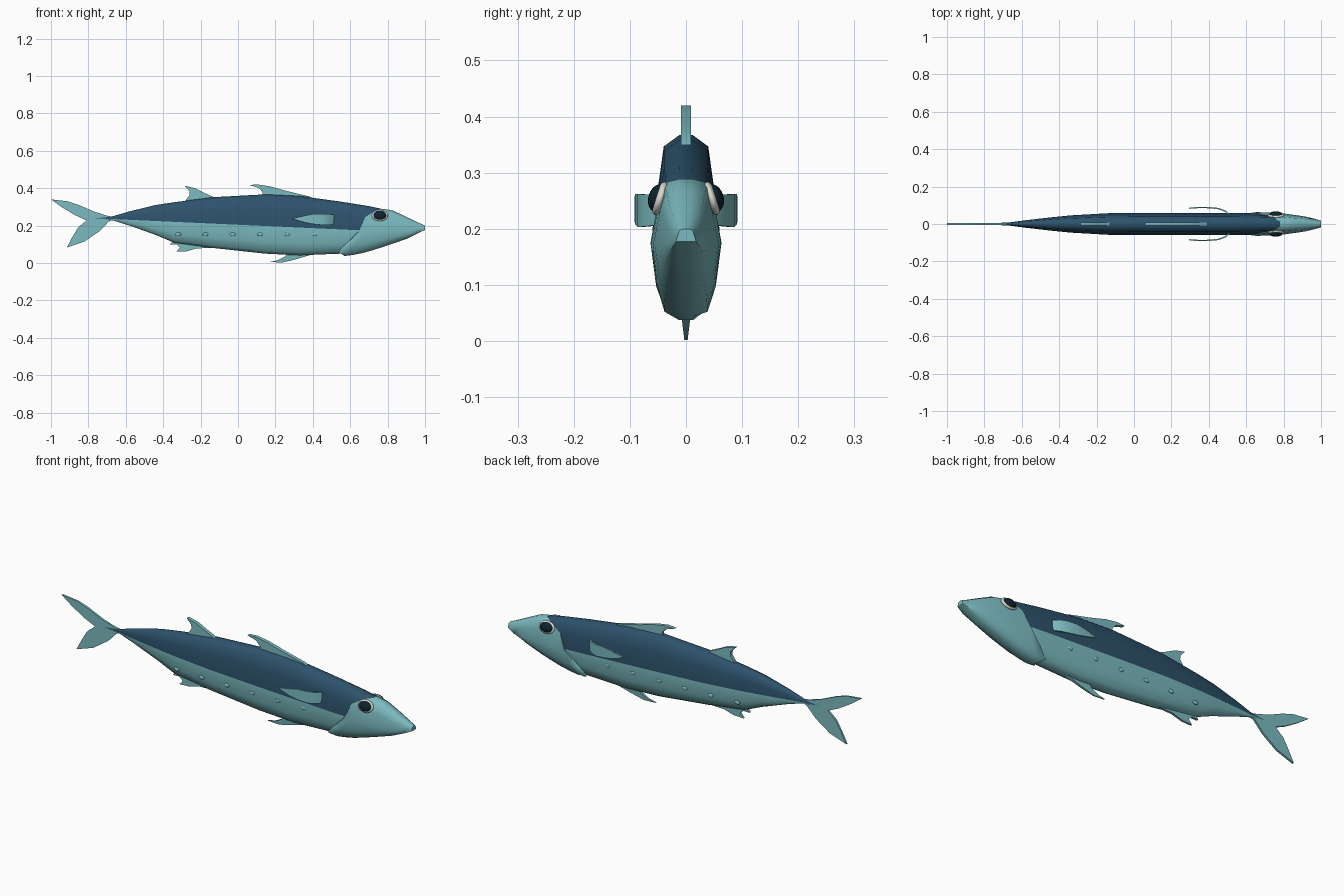
import bpy, bmesh, math
from mathutils import Matrix, Vector

cube = bpy.data.objects.get("Cube")
if cube:
    bpy.data.objects.remove(cube, do_unlink=True)


def material(name, rgb):
    m = bpy.data.materials.new(name)
    m.use_nodes = True
    m.diffuse_color = (*rgb, 1)
    m.node_tree.nodes["Principled BSDF"].inputs["Base Color"].default_value = (*rgb, 1)
    return m


TEAL = material("teal skin", (0.20, 0.50, 0.53))
NAVY = material("dark blue back", (0.026, 0.085, 0.15))
WHITE = material("eye white", (0.72, 0.70, 0.64))
BLACK = material("eye dark", (0.004, 0.017, 0.028))


def finish(name, bm, mats, angle=50):
    bmesh.ops.recalc_face_normals(bm, faces=bm.faces)
    mesh = bpy.data.meshes.new(name)
    bm.to_mesh(mesh)
    bm.free()
    for m in mats:
        mesh.materials.append(m)
    ob = bpy.data.objects.new(name, mesh)
    bpy.context.collection.objects.link(ob)
    bpy.ops.object.select_all(action='DESELECT')
    ob.select_set(True)
    bpy.context.view_layer.objects.active = ob
    bpy.ops.object.shade_smooth_by_angle(angle=math.radians(angle))
    return ob


def sample(table, x):
    """Linear interpolation of the rows of a table at x."""
    for a, b in zip(table, table[1:]):
        if x <= b[0]:
            t = max(0, (x - a[0]) / (b[0] - a[0]))
            return [p + (q - p) * t for p, q in zip(a[1:], b[1:])]
    return table[-1][1:]


# Half cross-section: share of the half width, and height
# from the widest line (0) to the top (1) or the bottom (-1)
SECTION = [(.2, 1), (.66, .88), (.8, .53), (1, 0), (.83, -.57), (.6, -.9), (.2, -1)]
RING = [(w, h) for w, h in SECTION] + [(-w, h) for w, h in reversed(SECTION)]


def ring_point(table, x, w, h, shrink=1):
    top, bottom, width = sample(table, x)
    mid = min(max(.24 - .0455 * (x + .78), bottom), top)
    z = mid + shrink * (h * (top - mid) if h > 0 else -h * (bottom - mid))
    return (x, w * width * shrink, z)


def skin(bm, rings, dark=lambda w, h: False):
    loops = [[bm.verts.new(p) for p in r] for r in rings]
    n = len(RING)
    for a, b in zip(loops, loops[1:]):
        for j in range(n):
            k = (j + 1) % n
            f = bm.faces.new((a[j], a[k], b[k], b[j]))
            f.material_index = int(dark(*[(p + q) / 2 for p, q in zip(RING[j], RING[k])]))
    return loops


# Body: x, top, bottom, half width
BODY = [(-.79, .244, .238, .004), (-.67, .25, .228, .008), (-.58, .276, .2, .02),
        (-.44, .31, .15, .036), (-.34, .325, .108, .046), (-.13, .352, .08, .058),
        (.145, .367, .05, .06), (.33, .358, .041, .06), (.55, .328, .05, .059),
        (.7, .304, .085, .056), (.78, .287, .11, .05), (.82, .268, .13, .04)]
bm = bmesh.new()
loops = skin(bm, [[ring_point(BODY, row[0], w, h) for w, h in RING] for row in BODY],
             lambda w, h: h > 0)
for loop in (loops[0], loops[-1]):
    bm.faces.new(loop)
finish("body", bm, [TEAL, NAVY], 70)

# Head: gill edge swept back toward the belly, lofted to the snout
HEAD = [(.54, .335, .042, .063), (.58, .325, .036, .064), (.68, .309, .056, .063),
        (.785, .288, .089, .058), (.83, .28, .104, .052), (.91, .242, .132, .041),
        (.97, .213, .163, .027), (1, .2, .177, .018)]
BACK = [.78, .74, .68, .65, .58, .54, .57]
EDGE = BACK + BACK[::-1]
STEPS = 9
rings = [[ring_point(HEAD, x, w, h, .9) for x, (w, h) in zip(EDGE, RING)]]
for i in range(STEPS + 1):
    rings.append([ring_point(HEAD, x + (1 - x) * i / STEPS, w, h)
                  for x, (w, h) in zip(EDGE, RING)])
bm = bmesh.new()
bm.faces.new(skin(bm, rings)[-1])
finish("head", bm, [TEAL], 55)


# Flat fins: outline in x and z, thickened across y and thinned at the low edge
def fin(name, outline, half, thin=1):
    low = min(z for x, z in outline)
    high = max(z for x, z in outline)
    bm = bmesh.new()
    sides = []
    for s in (1, -1):
        sides.append([bm.verts.new((x, s * half * (thin + (1 - thin) * (z - low) / (high - low)), z))
                      for x, z in outline])
        bm.faces.new(sides[-1])
    n = len(outline)
    for j in range(n):
        k = (j + 1) % n
        bm.faces.new((sides[0][j], sides[0][k], sides[1][k], sides[1][j]))
    finish(name, bm, [TEAL], 40)


fin("front_dorsal_fin", [(.4, .34), (.385, .355), (.26, .385), (.17, .41), (.105, .42),
                         (.06, .417), (.11, .402), (.13, .38), (.135, .34)], .009)
fin("rear_dorsal_fin", [(-.12, .33), (-.13, .352), (-.18, .375), (-.23, .4), (-.285, .413),
                        (-.26, .385), (-.258, .365), (-.28, .335), (-.28, .31)], .009)
fin("pelvic_fin", [(.4, .06), (.385, .042), (.31, .02), (.235, .002), (.17, .006),
                   (.21, .014), (.25, .034), (.27, .06)], .01, .3)
fin("anal_fin", [(-.11, .1), (-.13, .081), (-.22, .078), (-.275, .062), (-.33, .06),
                 (-.31, .082), (-.33, .1), (-.365, .099), (-.35, .115), (-.365, .13),
                 (-.25, .13)], .008, .6)
fin("tail_fin", [(-.66, .245), (-.7, .253), (-.77, .275), (-.85, .31), (-.91, .33), (-1, .34),
                 (-.94, .297), (-.87, .255), (-.81, .228), (-.855, .19), (-.885, .14),
                 (-.915, .083), (-.82, .115), (-.74, .17), (-.69, .222), (-.66, .235)], .005)

# Side fins: curved strip with x, outward y, low and high edge
STRIP = [(.51, .045, .207, .26), (.485, .066, .204, .261), (.45, .079, .203, .262),
         (.4, .084, .208, .262), (.35, .085, .218, .252), (.295, .081, .234, .24)]
for side, s in (("left", 1), ("right", -1)):
    bm = bmesh.new()
    rings = []
    for x, y, low, high in STRIP:
        rings.append([bm.verts.new((x + dx, s * (y + dy), z)) for dx, dy, z in
                      ((0, 0, low), (.003, .007, low), (.003, .007, high), (0, 0, high))])
    for a, b in zip(rings, rings[1:]):
        for j in range(4):
            k = (j + 1) % 4
            bm.faces.new((a[j], a[k], b[k], b[j]))
    bm.faces.new(rings[0])
    bm.faces.new(rings[-1])
    # y side sets are named by the direction the head points
    finish(("far" if s > 0 else "near") + "_side_fin", bm, [TEAL], 40)


def ellipsoid(name, centre, radii, mat, tilt=0):
    bm = bmesh.new()
    bmesh.ops.create_uvsphere(bm, u_segments=20, v_segments=12, radius=1)
    bm.transform(Matrix.Translation(Vector(centre)) @ Matrix.Rotation(tilt, 4, 'X')
                 @ Matrix.Diagonal((*radii, 1)))
    finish(name, bm, [mat], 60)


# Eyes and the row of bumps on each flank
for side, s in (("far", 1), ("near", -1)):
    tilt = s * math.radians(18)
    ellipsoid(side + "_eye_rim", (.758, s * .046, .254), (.044, .012, .031), WHITE, tilt)
    ellipsoid(side + "_eye", (.758, s * .05, .255), (.036, .017, .025), BLACK, tilt)
    for i in range(6):
        x = -.32 + i * .146
        width = sample(BODY, x)[2]
        ellipsoid(f"{side}_flank_bump_{i + 1}", (x, s * width * .88, .153),
                  (.015, .006, .01), TEAL)
